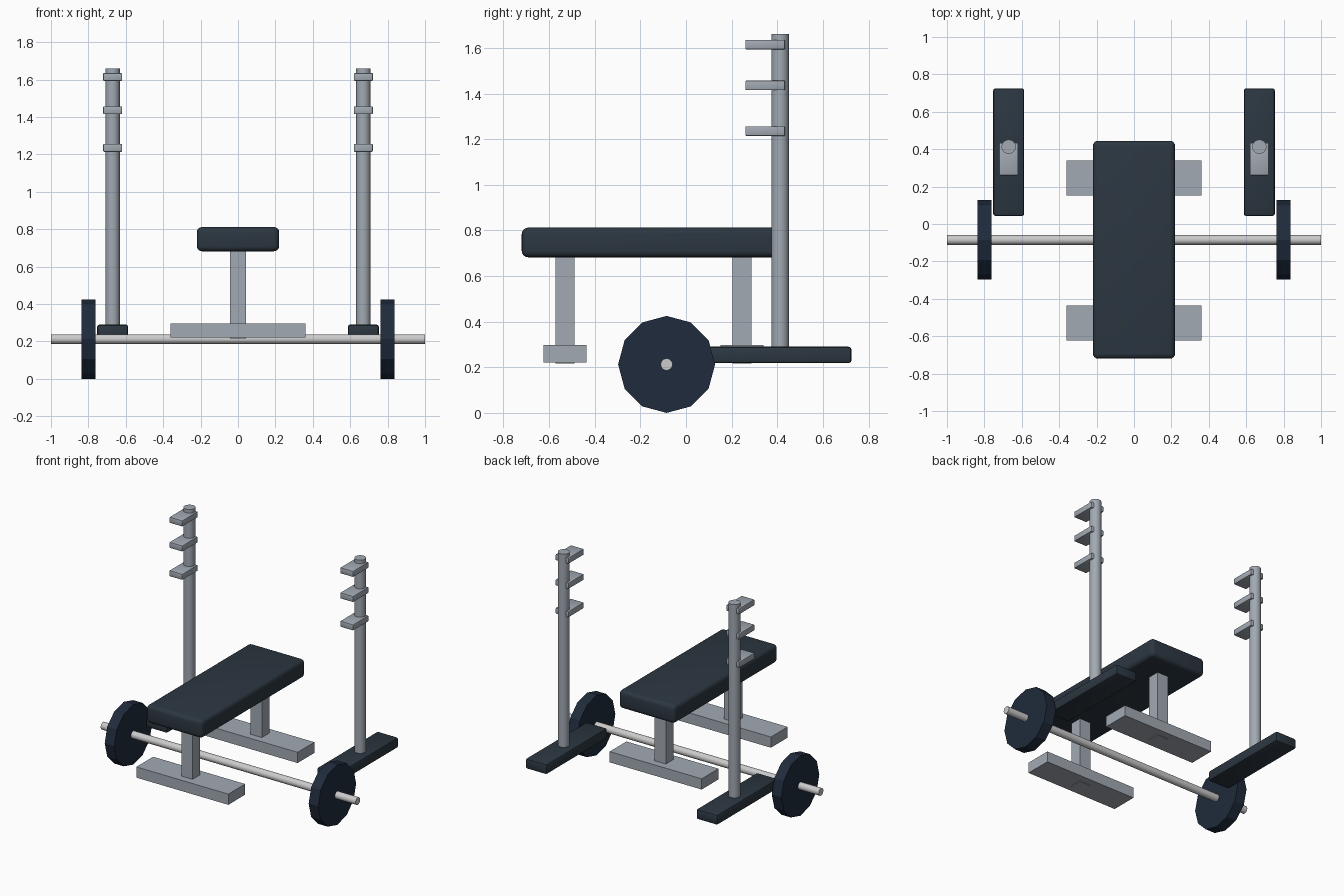
import bpy, math

if "Cube" in bpy.data.objects:
    bpy.data.objects.remove(bpy.data.objects["Cube"])


def material(name, rgb):
    m = bpy.data.materials.new(name)
    m.diffuse_color = (*rgb, 1)
    m.use_nodes = True
    m.node_tree.nodes["Principled BSDF"].inputs["Base Color"].default_value = m.diffuse_color
    return m


PADDING = material("dark_padding", (0.025, 0.038, 0.053))
RUBBER = material("dark_rubber", (0.014, 0.024, 0.045))
STEEL = material("grey_steel", (0.36, 0.40, 0.45))
CHROME = material("bright_steel", (0.62, 0.65, 0.64))


def finish(ob, name, mat, smooth=True):
    ob.name = name
    ob.data.materials.append(mat)
    if smooth:
        bpy.ops.object.shade_smooth_by_angle(angle=math.radians(35))
    return ob


def box(name, x, y, z, mat, bevel=0, segments=2):
    # Each of x, y, z is a (low, high) range
    ranges = (x, y, z)
    bpy.ops.mesh.primitive_cube_add(size=1, location=[(a + b) / 2 for a, b in ranges])
    ob = bpy.context.object
    ob.scale = [b - a for a, b in ranges]
    bpy.ops.object.transform_apply(location=False, rotation=False, scale=True)
    if bevel:
        mod = ob.modifiers.new("rounded_edges", 'BEVEL')
        mod.width = bevel
        mod.segments = segments
        bpy.ops.object.modifier_apply(modifier=mod.name)
    return finish(ob, name, mat, bool(bevel))


def cylinder(name, sides, radius, length, centre, mat, along_x=False, smooth=True):
    bpy.ops.mesh.primitive_cylinder_add(
        vertices=sides, radius=radius, depth=length, location=centre,
        rotation=(0, math.pi / 2 if along_x else 0, 0))
    bpy.ops.object.transform_apply(location=False, rotation=True, scale=False)
    return finish(bpy.context.object, name, mat, smooth)


# Bench: pad on two T-shaped supports
box("bench_pad", (-0.22, 0.22), (-0.72, 0.445), (0.682, 0.812), PADDING, 0.028, 4)
for end, y in (("front", -0.53), ("back", 0.246)):
    box(end + "_leg", (-0.044, 0.044), (y - 0.042, y + 0.042), (0.217, 0.70), STEEL)
    box(end + "_foot", (-0.361, 0.361), (y - 0.094, y + 0.094), (0.221, 0.297), STEEL)

# Rack: base, upright and three hooks on each side
for side, s in (("left", -1), ("right", 1)):
    cx = 0.67 * s
    box(side + "_rack_base", (cx - 0.083, cx + 0.083), (0.043, 0.725),
        (0.218, 0.29), PADDING, 0.012, 2)
    cylinder(side + "_upright", 32, 0.038, 1.44, (cx, 0.413, 0.94), STEEL)
    for i, z in enumerate((1.235, 1.436, 1.614)):
        box(f"{side}_hook_{i + 1}", (cx - 0.051, cx + 0.051), (0.26, 0.434),
            (z - 0.021, z + 0.021), STEEL, 0.005, 2)
    # Weight plate on the bar
    cylinder(side + "_weight_plate", 12, 0.2125, 0.075, (0.8 * s, -0.085, 0.2125),
             RUBBER, along_x=True, smooth=False)

# Barbell bar
cylinder("barbell_bar", 32, 0.026, 2.0, (0, -0.085, 0.2125), CHROME, along_x=True)
